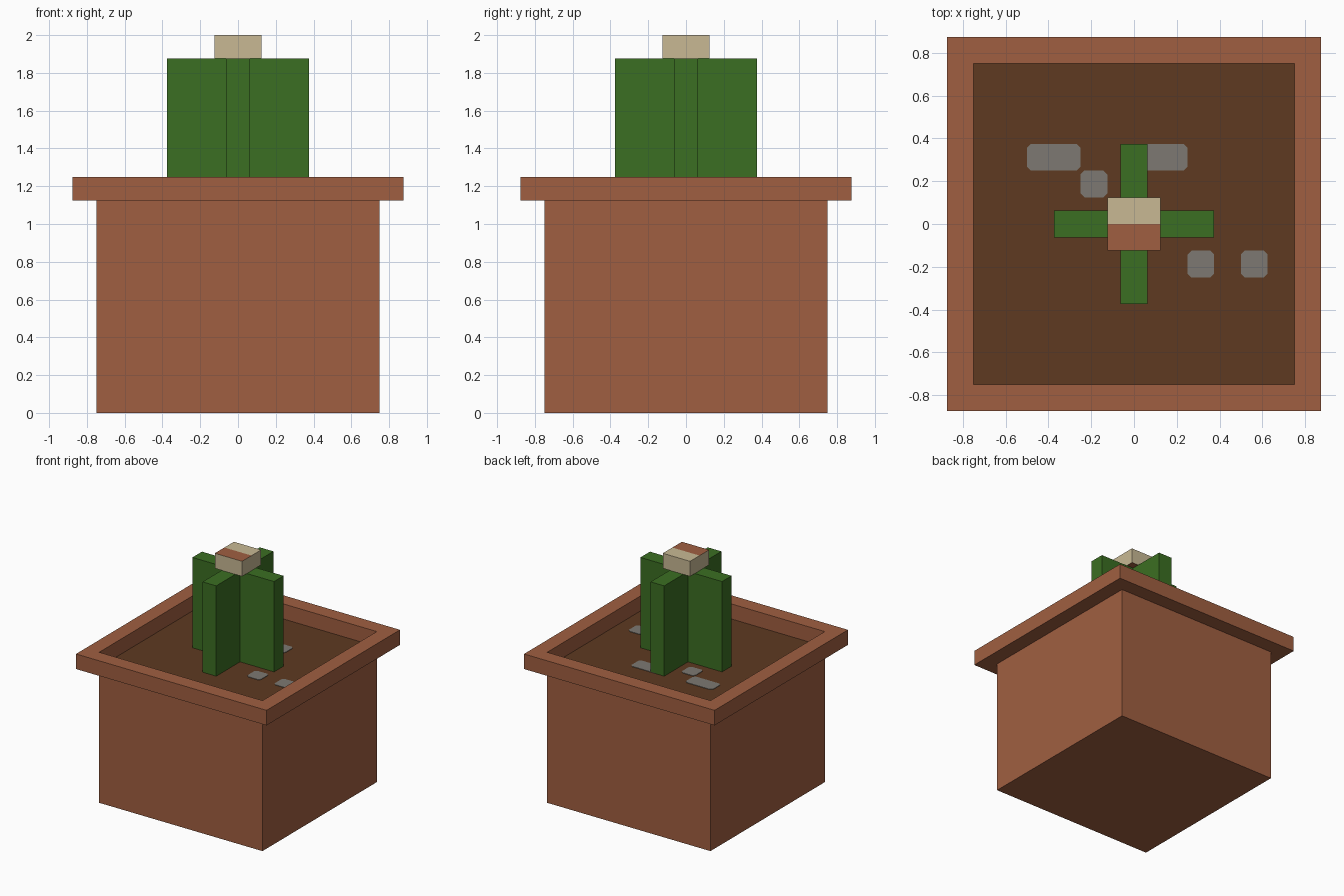
import bpy
import bmesh

old = bpy.data.objects.get("Cube")
if old:
    bpy.data.objects.remove(old, do_unlink=True)


def material(name, hex_code):
    srgb = [int(hex_code[i:i + 2], 16) / 255 for i in (0, 2, 4)]
    lin = [c / 12.92 if c <= 0.04045 else ((c + 0.055) / 1.055) ** 2.4 for c in srgb]
    m = bpy.data.materials.new(name)
    m.use_nodes = True
    m.diffuse_color = (*lin, 1)
    m.node_tree.nodes["Principled BSDF"].inputs["Base Color"].default_value = (*lin, 1)
    return m


terracotta = material("terracotta", "A05F41")
soil = material("soil", "5E3A21")
stone = material("stone", "7D7972")
green = material("cactus green", "3B6E22")
cream = material("flower cream", "C8B994")


def finish(name, bm, *mats):
    bmesh.ops.recalc_face_normals(bm, faces=bm.faces)
    mesh = bpy.data.meshes.new(name)
    bm.to_mesh(mesh)
    bm.free()
    for m in mats:
        mesh.materials.append(m)
    obj = bpy.data.objects.new(name, mesh)
    bpy.context.collection.objects.link(obj)
    return obj


def prism(bm, outline, z0, z1):
    """Extrude a flat outline from z0 up to z1 and return the top face."""
    base = bm.faces.new([bm.verts.new((x, y, z0)) for x, y in outline])
    geom = bmesh.ops.extrude_face_region(bm, geom=[base], use_keep_orig=True)["geom"]
    for v in geom:
        if isinstance(v, bmesh.types.BMVert):
            v.co.z = z1
    return next(f for f in geom if isinstance(f, bmesh.types.BMFace))


def rect(x0, x1, y0, y1):
    return [(x0, y0), (x1, y0), (x1, y1), (x0, y1)]


def step(bm, face, half, z):
    """Extrude a square face to a new half width and height."""
    new = bmesh.ops.extrude_discrete_faces(bm, faces=[face])["faces"][0]
    for v in new.verts:
        v.co = (half if v.co.x > 0 else -half, half if v.co.y > 0 else -half, z)
    return new


BODY, RIM, SOIL_Z, RIM_Z = 0.75, 0.875, 1.125, 1.25

# Pot: body, overhanging rim and sunken soil bed as one shell
bm = bmesh.new()
top = prism(bm, rect(-BODY, BODY, -BODY, BODY), 0, SOIL_Z)
for half, z in ((RIM, SOIL_Z), (RIM, RIM_Z), (BODY, RIM_Z), (BODY, SOIL_Z)):
    top = step(bm, top, half, z)
top.material_index = 1
finish("pot", bm, terracotta, soil)

# Pebbles: thin plates with clipped corners, given by lower corner and length
for i, (x, y, length) in enumerate((
        (-0.5, 0.25, 0.25), (-0.25, 0.125, 0.125), (0, 0.25, 0.25),
        (0.25, -0.25, 0.125), (0.5, -0.25, 0.125))):
    bm = bmesh.new()
    prism(bm, rect(x, x + length, y, y + 0.125), SOIL_Z - 0.002, SOIL_Z + 0.004)
    upright = [e for e in bm.edges if abs(e.verts[0].co.z - e.verts[1].co.z) > 0.001]
    bmesh.ops.bevel(bm, geom=upright, offset=0.018, segments=1, affect='EDGES')
    finish(f"pebble_{i + 1}", bm, stone)

# Cactus: plus-shaped column, one arm profile turned four times
W, ARM, TOP_Z = 0.0625, 0.375, 1.875
outline = []
arm = [(ARM, -W), (ARM, W), (W, W)]
for _ in range(4):
    outline += arm
    arm = [(-y, x) for x, y in arm]
bm = bmesh.new()
prism(bm, outline, SOIL_Z - 0.02, TOP_Z)
finish("cactus", bm, green)

# Flower: cream block with a terracotta front half on top and underside
F = 0.125
bm = bmesh.new()
prism(bm, rect(-F, F, -F, F), TOP_Z, 2)
bmesh.ops.bisect_plane(bm, geom=bm.verts[:] + bm.edges[:] + bm.faces[:],
                       plane_co=(0, 0, 0), plane_no=(0, 1, 0))
bm.normal_update()
for f in bm.faces:
    c = f.calc_center_median()
    flat = abs(f.normal.z) > 0.5
    f.material_index = int(flat and (c.z < 1.9 or c.y < 0))
finish("flower", bm, cream, terracotta)
